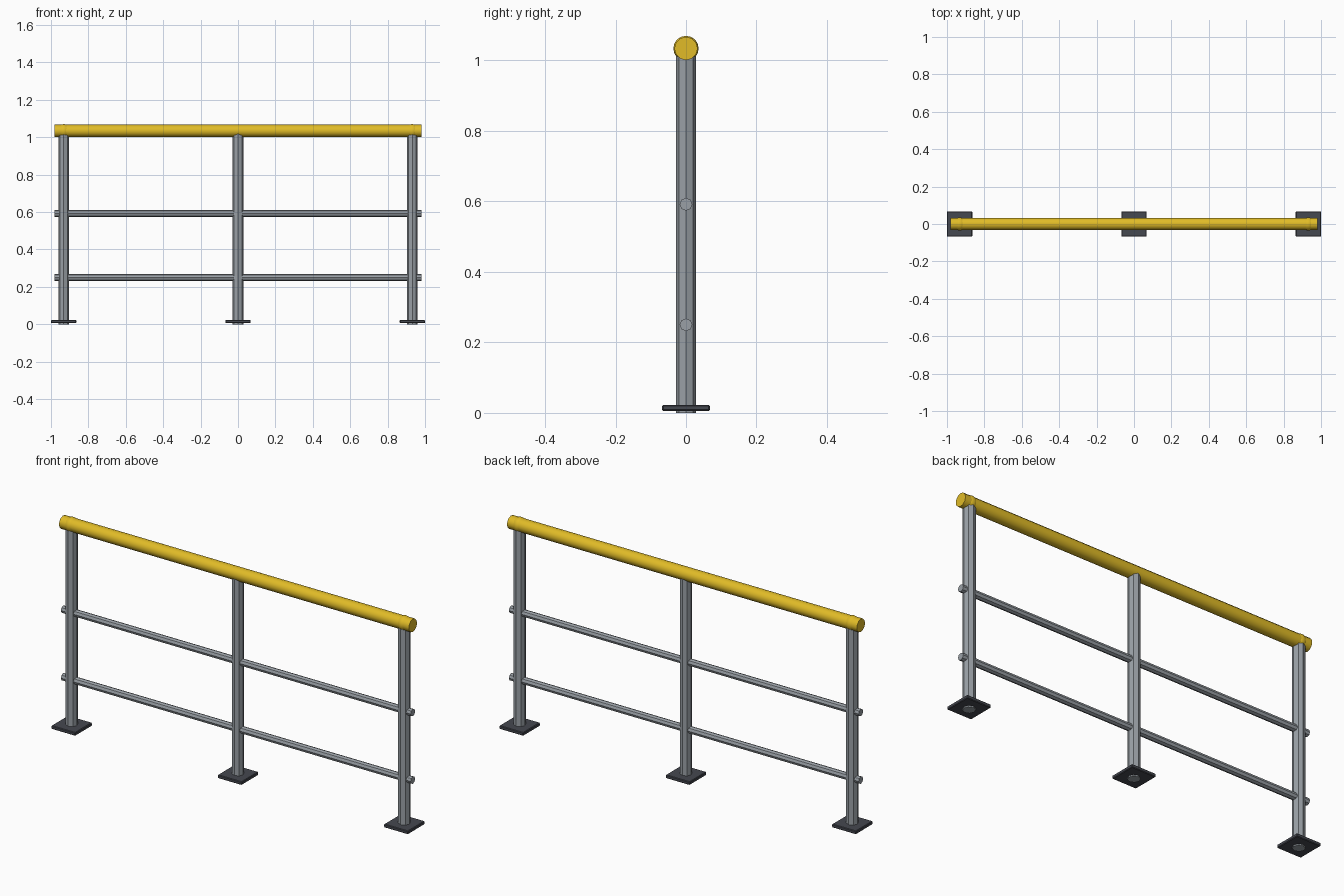
import bpy
import math

if "Cube" in bpy.data.objects:
    bpy.data.objects.remove(bpy.data.objects["Cube"])

POST_X = 0.932


def material(name, color):
    m = bpy.data.materials.new(name)
    m.diffuse_color = color
    m.use_nodes = True
    m.node_tree.nodes["Principled BSDF"].inputs["Base Color"].default_value = m.diffuse_color
    return m


yellow = material("yellow_paint", (0.75, 0.5, 0.02, 1))
steel = material("steel", (0.32, 0.35, 0.38, 1))
dark = material("dark_steel", (0.06, 0.065, 0.08, 1))


def finish(name, mat, smooth=True):
    o = bpy.context.object
    o.name = name
    o.data.materials.append(mat)
    if smooth:
        bpy.ops.object.shade_smooth_by_angle(angle=math.radians(32))
    return o


def post(name, x):
    z0, z1 = 0.0, 1.03
    bpy.ops.mesh.primitive_cylinder_add(vertices=8, radius=0.029, depth=z1 - z0,
                                        location=(x, 0, (z0 + z1) / 2))
    finish(name, steel)


def rail(name, z, radius, sides, mat):
    bpy.ops.mesh.primitive_cylinder_add(vertices=sides, radius=radius, depth=1.96,
                                        location=(0, 0, z), rotation=(0, math.pi / 2, 0))
    finish(name, mat)


def base_plate(name, x):
    bpy.ops.mesh.primitive_cube_add(size=1, location=(x, 0, 0.0145))
    o = bpy.context.object
    o.scale = (0.135, 0.135, 0.017)
    bpy.ops.object.transform_apply(location=False, rotation=False, scale=True)
    finish(name, dark, smooth=False)
    b = o.modifiers.new("edge_bevel", 'BEVEL')
    b.width = 0.003
    b.segments = 1


# Posts standing through their base plates
for side, x in (("left", -POST_X), ("middle", 0), ("right", POST_X)):
    post(side + "_post", x)
    base_plate(side + "_base_plate", x)

# Handrail and the two lower rails
rail("handrail", 1.034, 0.033, 12, yellow)
rail("middle_rail", 0.592, 0.018, 8, steel)
rail("lower_rail", 0.25, 0.018, 8, steel)

# Ball joints where the end posts meet the handrail
for side, x in (("left", -POST_X), ("right", POST_X)):
    bpy.ops.mesh.primitive_uv_sphere_add(segments=12, ring_count=8, radius=0.036,
                                         location=(x, 0, 1.034))
    finish(side + "_handrail_joint", yellow)
